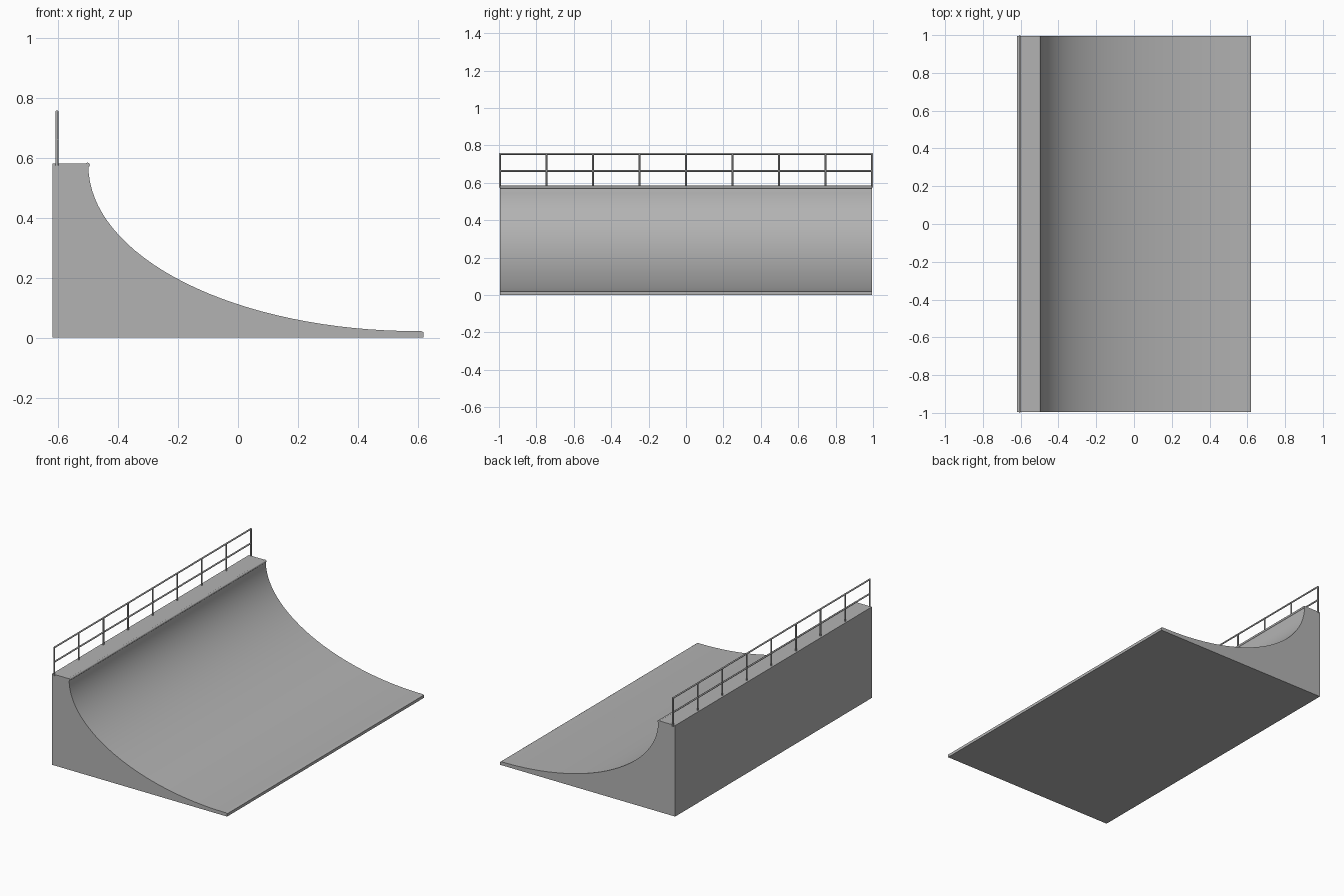
import bpy, bmesh, math
from mathutils import Vector

if "Cube" in bpy.data.objects:
    bpy.data.objects.remove(bpy.data.objects["Cube"])

grey = bpy.data.materials.new("concrete grey")
grey.diffuse_color = (0.45, 0.45, 0.45, 1)
grey.use_nodes = True
grey.node_tree.nodes["Principled BSDF"].inputs["Base Color"].default_value = grey.diffuse_color


def finish(name, bm, angle=30):
    bmesh.ops.recalc_face_normals(bm, faces=bm.faces)
    me = bpy.data.meshes.new(name)
    bm.to_mesh(me)
    bm.free()
    me.materials.append(grey)
    ob = bpy.data.objects.new(name, me)
    bpy.context.collection.objects.link(ob)
    bpy.ops.object.select_all(action='DESELECT')
    ob.select_set(True)
    bpy.context.view_layer.objects.active = ob
    bpy.ops.object.shade_smooth_by_angle(angle=math.radians(angle))
    return ob


def tube(bm, a, b, r, sides):
    # Closed cylinder between two points
    a, b = Vector(a), Vector(b)
    d = b - a
    geo = bmesh.ops.create_cone(bm, cap_ends=True, segments=sides,
                                radius1=r, radius2=r, depth=d.length)
    rot = d.to_track_quat('Z', 'Y').to_matrix().to_4x4()
    bmesh.ops.transform(bm, matrix=rot, verts=geo['verts'])
    bmesh.ops.translate(bm, vec=(a + b) / 2, verts=geo['verts'])


# Ramp body: side profile with a quarter-ellipse riding surface, extruded in y
N = 32
profile = [(-0.62, 0), (-0.62, 0.583), (-0.503, 0.583)]
for i in range(N + 1):
    t = math.pi / 2 * i / N
    profile.append((0.6 - 1.1 * math.cos(t), 0.575 - 0.553 * math.sin(t)))
profile += [(0.612, 0.022), (0.62, 0.018), (0.62, 0)]
bm = bmesh.new()
face = bm.faces.new([bm.verts.new((x, -0.995, z)) for x, z in profile])
ext = bmesh.ops.extrude_face_region(bm, geom=[face])
bmesh.ops.translate(bm, vec=(0, 1.99, 0),
                    verts=[v for v in ext['geom'] if isinstance(v, bmesh.types.BMVert)])
finish("ramp_body", bm)

# Coping pipe along the lip
bm = bmesh.new()
tube(bm, (-0.503, -0.995, 0.577), (-0.503, 0.995, 0.577), 0.008, 12)
finish("coping", bm, 40)

# Guard rail: nine posts and two long rails
RX, R = -0.605, 0.005
bm = bmesh.new()
for i in range(9):
    y = -0.995 + 1.99 * i / 8
    tube(bm, (RX, y, 0.575), (RX, y, 0.757), R, 8)
finish("rail_posts", bm, 50)

bm = bmesh.new()
for z in (0.663, 0.755):
    tube(bm, (RX, -0.998, z), (RX, 0.998, z), R, 8)
finish("guard_rails", bm, 50)
